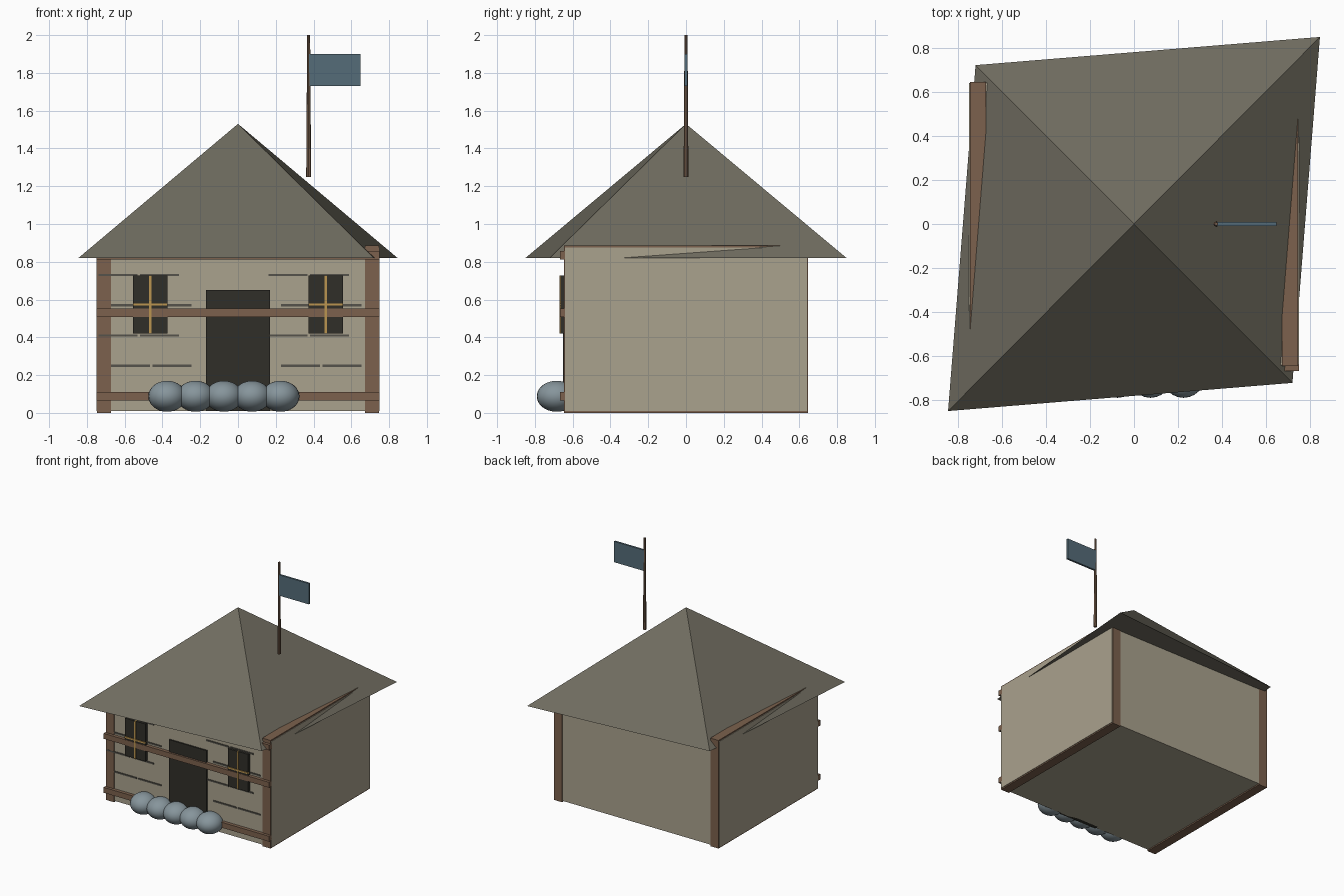
import bpy, math
from mathutils import Vector

if "Cube" in bpy.data.objects:
    bpy.data.objects.remove(bpy.data.objects["Cube"])


def material(name, rgb):
    m = bpy.data.materials.new(name)
    m.diffuse_color = (*rgb, 1)
    m.use_nodes = True
    m.node_tree.nodes["Principled BSDF"].inputs["Base Color"].default_value = m.diffuse_color
    return m


PLASTER = material("plaster", (0.40, 0.36, 0.27))
TIMBER = material("timber", (0.20, 0.12, 0.075))
THATCH = material("thatch", (0.16, 0.15, 0.115))
DARK = material("dark", (0.03, 0.028, 0.022))
MORTAR = material("mortar", (0.09, 0.085, 0.07))
GOLD = material("gold", (0.50, 0.30, 0.08))
STONE = material("stone", (0.24, 0.30, 0.33))
CLOTH = material("cloth", (0.09, 0.15, 0.19))


def mesh_object(name, verts, faces, mat):
    me = bpy.data.meshes.new(name)
    me.from_pydata(verts, [], faces)
    me.materials.append(mat)
    ob = bpy.data.objects.new(name, me)
    bpy.context.collection.objects.link(ob)
    return ob


def box(name, x, y, z, mat):
    """Box from (min, max) ranges on each axis."""
    bpy.ops.mesh.primitive_cube_add(size=1)
    ob = bpy.context.object
    ob.name = name
    lo, hi = Vector((x[0], y[0], z[0])), Vector((x[1], y[1], z[1]))
    for v in ob.data.vertices:
        v.co = (lo + hi) / 2 + v.co * (hi - lo)
    ob.data.materials.append(mat)
    return ob


# House body, door
box("walls", (-0.75, 0.75), (-0.64, 0.64), (0.01, 0.875), PLASTER)
box("door", (-0.17, 0.17), (-0.652, -0.62), (0.01, 0.65), DARK)

# Skewed four-sided roof
mesh_object("roof",
            [(0.845, 0.85, 0.82), (-0.72, 0.722, 0.82), (-0.845, -0.85, 0.82),
             (0.72, -0.722, 0.82), (0, 0, 1.53)],
            [(0, 1, 4), (1, 2, 4), (2, 3, 4), (3, 0, 4), (3, 2, 1, 0)], THATCH)

# Timber rails across the front
for z in (0.088, 0.53, 0.835):
    box("front_rail", (-0.75, 0.75), (-0.668, -0.63), (z - 0.022, z + 0.022), TIMBER)

for s in (-1, 1):
    # Timber side frame, as deep as the house
    box("side_frame", sorted((s * 0.672, s * 0.746)), (-0.645, 0.645), (0, 0.885), TIMBER)
    # Window with crossed bars
    c = s * 0.465
    box("window", (c - 0.092, c + 0.092), (-0.664, -0.63), (0.42, 0.727), DARK)
    box("window_bar_vertical", (c - 0.006, c + 0.006), (-0.671, -0.65), (0.42, 0.727), GOLD)
    box("window_bar_horizontal", (c - 0.092, c + 0.092), (-0.671, -0.65), (0.568, 0.58), GOLD)
    # Staggered brick joints
    for row in range(4):
        z = 0.25 + 0.16 * row
        for dx in (-0.185, 0.035):
            x = s * 0.45 + dx + (0.065 if row % 2 == 0 else 0)
            box("brick_joint", (x - 0.103, x + 0.103), (-0.646, -0.63),
                (z - 0.006, z + 0.006), MORTAR)

# Row of boulders by the door
for i in range(5):
    bpy.ops.mesh.primitive_uv_sphere_add(segments=24, ring_count=16,
                                         location=(-0.375 + 0.15 * i, -0.685, 0.088))
    ob = bpy.context.object
    ob.name = "boulder"
    ob.scale = (0.1, 0.105, 0.082)
    ob.data.materials.append(STONE)
    bpy.ops.object.shade_smooth()

# Flagpole and flag
bpy.ops.mesh.primitive_cone_add(vertices=8, radius1=0.013, radius2=0.008, depth=0.75,
                                location=(0.374, 0, 1.625))
pole = bpy.context.object
pole.name = "flagpole"
pole.data.materials.append(TIMBER)
box("flag", (0.376, 0.648), (-0.008, 0.008), (1.73, 1.9), CLOTH)
